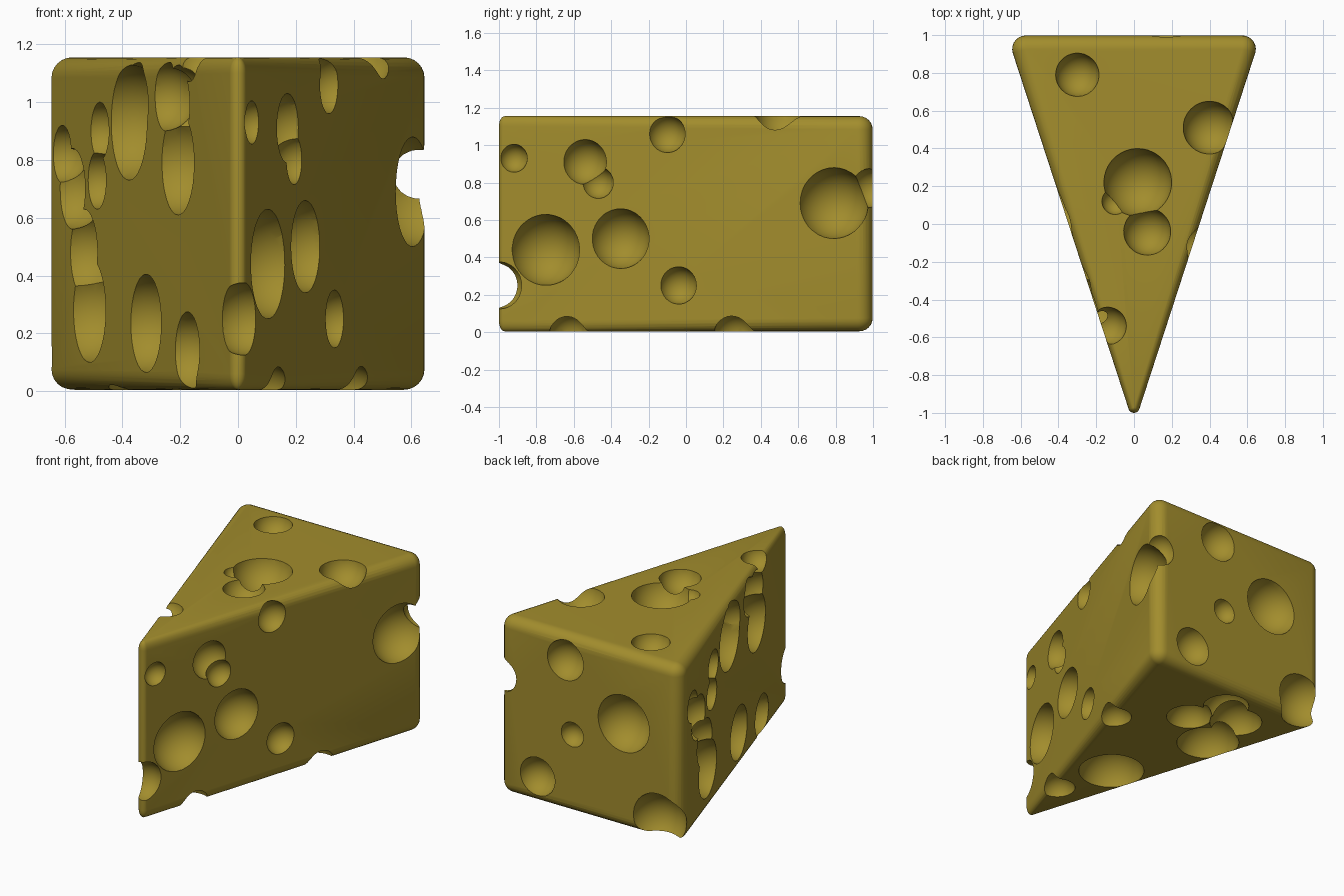
import bpy, bmesh, math
from mathutils import Vector, Matrix

if "Cube" in bpy.data.objects:
    bpy.data.objects.remove(bpy.data.objects["Cube"])

H = 1.155                       # wedge height
FACE_N = Vector((0.957, -0.29, 0))


def side_x(y):                  # half width of the wedge at depth y
    return 0.347 + 0.3245 * y


# Rounded wedge: convex hull of six corner balls (point cloud only)
bm = bmesh.new()
for x, y, r, rz in [(0.573, 0.926, 0.072, 0.07), (-0.573, 0.926, 0.072, 0.07), (0, -0.97, 0.03, 0.055)]:
    for top in (0, 1):
        for i in range(7):
            a = math.radians(15 * i)
            z = H - rz + rz * math.sin(a) if top else 0.005 + rz - rz * math.sin(a)
            ring = 24 if i < 6 else 1
            for k in range(ring):
                t = math.tau * (k + 0.15) / ring
                rr = r * math.cos(a)
                bm.verts.new((x + rr * math.cos(t), y + rr * math.sin(t), z))
bmesh.ops.convex_hull(bm, input=bm.verts[:], use_existing_faces=False)
for v in [v for v in bm.verts if not v.link_faces]:
    bm.verts.remove(v)
bmesh.ops.recalc_face_normals(bm, faces=bm.faces[:])
me = bpy.data.meshes.new("cheese_wedge")
bm.to_mesh(me)
bm.free()
cheese = bpy.data.objects.new("cheese_wedge", me)
bpy.context.scene.collection.objects.link(cheese)
cutters = []


def hole(x, y, z, r, n):
    d = 0.12 * r
    b = bmesh.new()
    c = Vector((x, y, z)) + Vector(n) * d
    bmesh.ops.create_uvsphere(b, u_segments=36, v_segments=18, radius=math.hypot(r, d),
                              matrix=Matrix.Translation(c) @ Matrix.Rotation(0.37 + x, 4, 'X')
                              @ Matrix.Rotation(0.21 + y, 4, 'Y'))
    bmesh.ops.triangulate(b, faces=b.faces[:])
    m = bpy.data.meshes.new("hole_cutter")
    b.to_mesh(m)
    b.free()
    o = bpy.data.objects.new("hole_cutter", m)
    o.hide_render = True
    bpy.context.scene.collection.objects.link(o)
    cutters.append(o)
    mod = cheese.modifiers.new("hole", 'BOOLEAN')
    mod.operation = 'DIFFERENCE'
    mod.solver = 'MANIFOLD'
    mod.object = o


# Right face holes (y, z, radius)
for y, z, r in [(-0.92, 0.93, 0.075), (-0.54, 0.91, 0.12), (-0.47, 0.80, 0.085), (-0.75, 0.44, 0.19),
                (-0.35, 0.50, 0.16), (-0.04, 0.25, 0.10), (-0.10, 1.06, 0.10), (0.79, 0.69, 0.19)]:
    hole(side_x(y), y, z, r, FACE_N)
# Left face holes
for y, z, r in [(0.09, 0.93, 0.20), (0.03, 0.99, 0.15), (-0.30, 1.02, 0.12), (-0.42, 0.99, 0.14),
                (-0.43, 0.79, 0.18), (0.40, 0.90, 0.10), (0.43, 0.73, 0.10), (0.80, 0.82, 0.10),
                (0.69, 0.70, 0.14), (0.57, 0.48, 0.15), (0.51, 0.28, 0.18),
                (-0.09, 0.235, 0.17), (-0.53, 0.14, 0.135)]:
    hole(-side_x(y), y, z, r, (-FACE_N.x, FACE_N.y, 0))
# Back face holes (x, z, radius)
for x, z, r in [(0.17, 0.99, 0.13), (0.12, 0.52, 0.08), (-0.25, 0.69, 0.185), (0.37, 0.18, 0.125),
                (-0.50, 0.12, 0.18)]:
    hole(x, 1.0, z, r, (0, 1, 0))
# Top holes (x, y, radius)
for x, y, r in [(-0.30, 0.79, 0.115), (0.40, 0.51, 0.14), (0.02, 0.22, 0.18), (0.07, -0.04, 0.125),
                (-0.10, 0.12, 0.07), (-0.14, -0.54, 0.10)]:
    hole(x, y, H, r, (0, 0, 1))
# Bottom holes
for x, y, r in [(-0.03, -0.25, 0.20), (0.09, -0.62, 0.11), (0.38, 0.26, 0.11), (-0.26, 0.39, 0.19),
                (-0.23, 0.69, 0.16), (0.03, 0.56, 0.14), (-0.06, 0.80, 0.14)]:
    hole(x, y, 0.0, r, (0, 0, -1))
# Nicks on the vertical edges
hole(0.62, 0.98, 0.77, 0.105, (0.7, 0.7, 0))
hole(0.02, -0.985, 0.25, 0.125, (0.3, -0.95, 0))

# Cut the holes and bake
bpy.context.view_layer.update()
dg = bpy.context.evaluated_depsgraph_get()
baked = bpy.data.meshes.new_from_object(cheese.evaluated_get(dg))
cheese.modifiers.clear()
cheese.data = baked
for o in cutters:
    bpy.data.objects.remove(o)

# Cheese colour and smooth shading
mat = bpy.data.materials.new("cheese_yellow")
mat.diffuse_color = (0.36, 0.265, 0.026, 1)
mat.use_nodes = True
mat.node_tree.nodes["Principled BSDF"].inputs["Base Color"].default_value = mat.diffuse_color
cheese.data.materials.clear()
cheese.data.materials.append(mat)
bpy.context.view_layer.objects.active = cheese
cheese.select_set(True)
bpy.ops.object.shade_smooth_by_angle(angle=math.radians(30))
